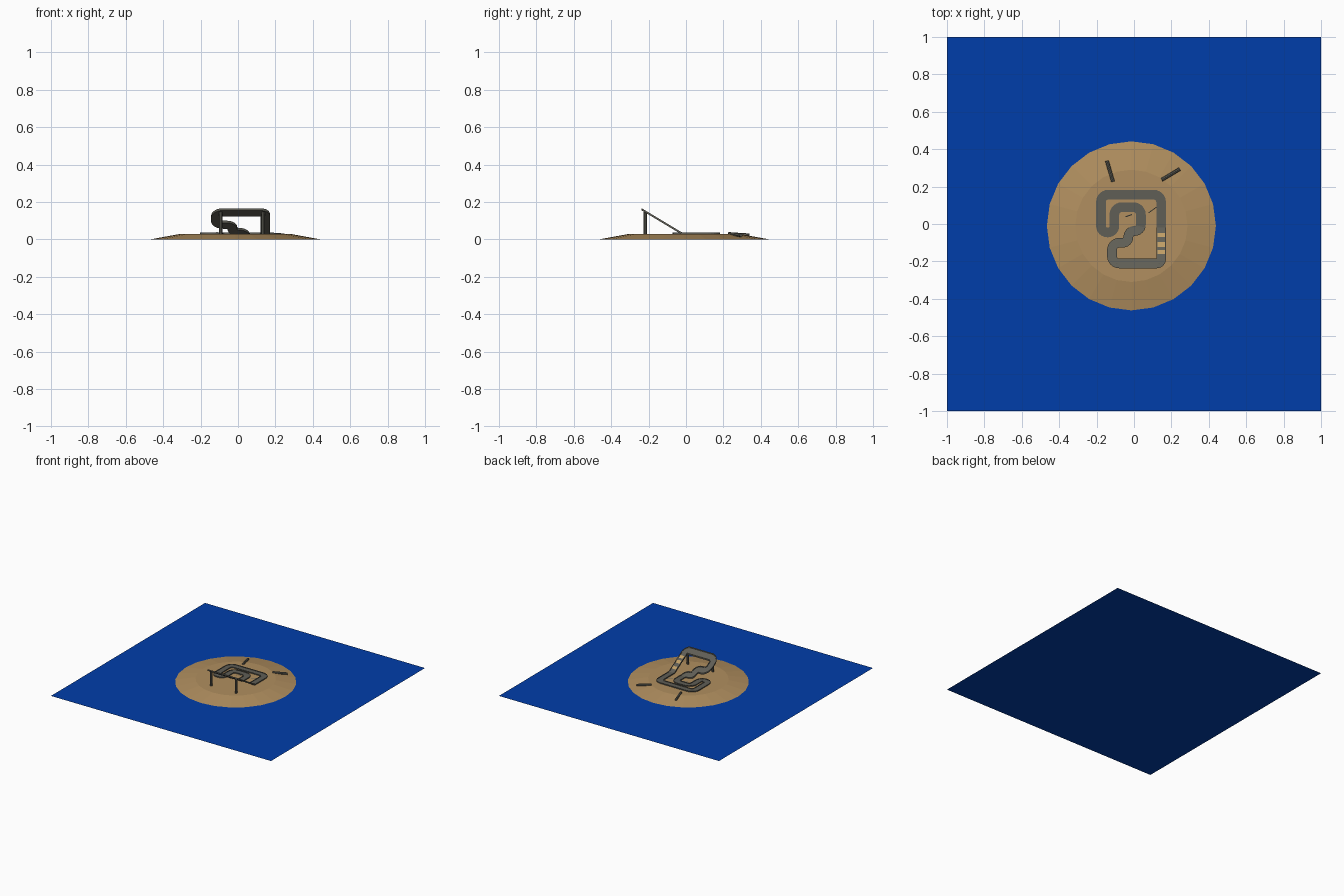
import bpy, bmesh, math
from mathutils import Vector

if "Cube" in bpy.data.objects:
    bpy.data.objects.remove(bpy.data.objects["Cube"])


def material(name, rgb):
    m = bpy.data.materials.new(name)
    m.diffuse_color = (*rgb, 1)
    m.use_nodes = True
    m.node_tree.nodes["Principled BSDF"].inputs["Base Color"].default_value = m.diffuse_color
    return m


WATER = material("deep blue water", (0.0, 0.047, 0.4))
SAND = material("tan sand", (0.44, 0.275, 0.115))
GREY = material("grey road", (0.115, 0.112, 0.092))
STRIPE = material("pale tan stripe", (0.52, 0.34, 0.13))


def make(name, bm, *mats):
    bmesh.ops.recalc_face_normals(bm, faces=bm.faces)
    me = bpy.data.meshes.new(name)
    bm.to_mesh(me)
    bm.free()
    for m in mats:
        me.materials.append(m)
    ob = bpy.data.objects.new(name, me)
    bpy.context.collection.objects.link(ob)
    return ob


# Water sheet
bm = bmesh.new()
bm.faces.new([bm.verts.new((x, y, 0)) for x, y in ((-1, -1), (1, -1), (1, 1), (-1, 1))])
make("water", bm, WATER)

# Low island: truncated cone with an open underside
bm = bmesh.new()
rings = []
for r, z in ((0.452, 0.0003), (0.30, 0.028)):
    rings.append([bm.verts.new((-0.014 + r * math.cos(k * math.pi / 12),
                                -0.01 + r * math.sin(k * math.pi / 12), z)) for k in range(24)])
for k in range(24):
    j = (k + 1) % 24
    bm.faces.new((rings[0][k], rings[0][j], rings[1][j], rings[1][k]))
bm.faces.new(rings[1])
make("island", bm, SAND)


# Road surface height: flat on the ground, ramping up toward the front
def height(x, y):
    if x < -0.06 and y > -0.0735:
        return 0.033
    return 0.033 + max(0, -0.02 - y) * 0.6


def fillet(pts, radius=0.04, steps=6):
    pts = [Vector(p) for p in pts]
    out = [pts[0]]
    for a, b, c in zip(pts, pts[1:], pts[2:]):
        u, v = a - b, c - b
        r = min(radius, 0.48 * u.length, 0.48 * v.length)
        u, v = u.normalized(), v.normalized()
        if abs(u.dot(v)) > 0.99:
            out.append(b)
            continue
        centre = b + (u + v) * r
        for i in range(steps + 1):
            t = i / steps * math.pi / 2
            out.append(centre - v * r * math.cos(t) - u * r * math.sin(t))
    return out + [pts[-1]]


# Sweep a slab with low raised kerbs along a path; lane faces get stripes by position
def road(name, pts, stripes, half=0.026, lane=0.02, thick=0.009, kerb=0.003):
    path = fillet(pts)
    profile = ((half, -thick), (half, kerb), (lane, kerb), (lane, 0),
               (-lane, 0), (-lane, kerb), (-half, kerb), (-half, -thick))
    bm = bmesh.new()
    rows = []
    for i, p in enumerate(path):
        d = (path[min(i + 1, len(path) - 1)] - path[max(i - 1, 0)]).normalized()
        n = Vector((-d.y, d.x))
        row = []
        for off, dz in profile:
            q = p + n * off
            row.append(bm.verts.new((q.x, q.y, height(p.x, q.y) + dz)))
        rows.append(row)
    for a, b in zip(rows, rows[1:]):
        for k in range(8):
            j = (k + 1) % 8
            f = bm.faces.new((a[k], a[j], b[j], b[k]))
            c = f.calc_center_median()
            if k == 3 and c.x > 0.12 and any(lo < c.y < hi for lo, hi in stripes):
                f.material_index = 1
    bm.faces.new(rows[0])
    bm.faces.new(rows[-1])
    make(name, bm, GREY, STRIPE)


# Winding closed road, with three tan stripes on the right-hand ramp
R = 0.145
STRIPES = ((-0.16, -0.138), (-0.122, -0.097), (-0.07, -0.048))
cuts = [(R, y) for pair in STRIPES for y in pair]
road("winding_road", [
    (R, -0.03), (R, -0.02), (R, 0.157), (-0.177, 0.157), (-0.177, -0.045),
    (-0.105, -0.045), (-0.105, 0.09), (0.037, 0.09), (0.037, -0.037),
    (-0.03, -0.037), (-0.03, -0.1), (-0.118, -0.1), (-0.118, -0.211),
    (R, -0.211)] + cuts + [(R, -0.03)], STRIPES)


# Round columns between two points
def column(name, a, b, r=0.0095):
    a, b = Vector(a), Vector(b)
    bm = bmesh.new()
    bmesh.ops.create_cone(bm, cap_ends=True, segments=8, radius1=r, radius2=r, depth=(b - a).length)
    ob = make(name, bm, GREY)
    ob.location = (a + b) / 2
    ob.rotation_mode = 'QUATERNION'
    ob.rotation_quaternion = (b - a).to_track_quat('Z', 'Y')


for side, x in (("left", -0.092), ("right", 0.135)):
    column("support_" + side, (x, -0.218, 0.01), (x, -0.218, 0.147))

# Fallen columns lying on the sand, two of them almost buried
column("fallen_column_left", (-0.145, 0.338, 0.022), (-0.112, 0.226, 0.029))
column("fallen_column_right", (0.148, 0.236, 0.029), (0.245, 0.294, 0.022))
column("buried_column_left", (-0.045, 0.039, 0.0198), (-0.01, 0.051, 0.0198))
column("buried_column_right", (0.078, 0.06, 0.0195), (0.12, 0.09, 0.0195))
